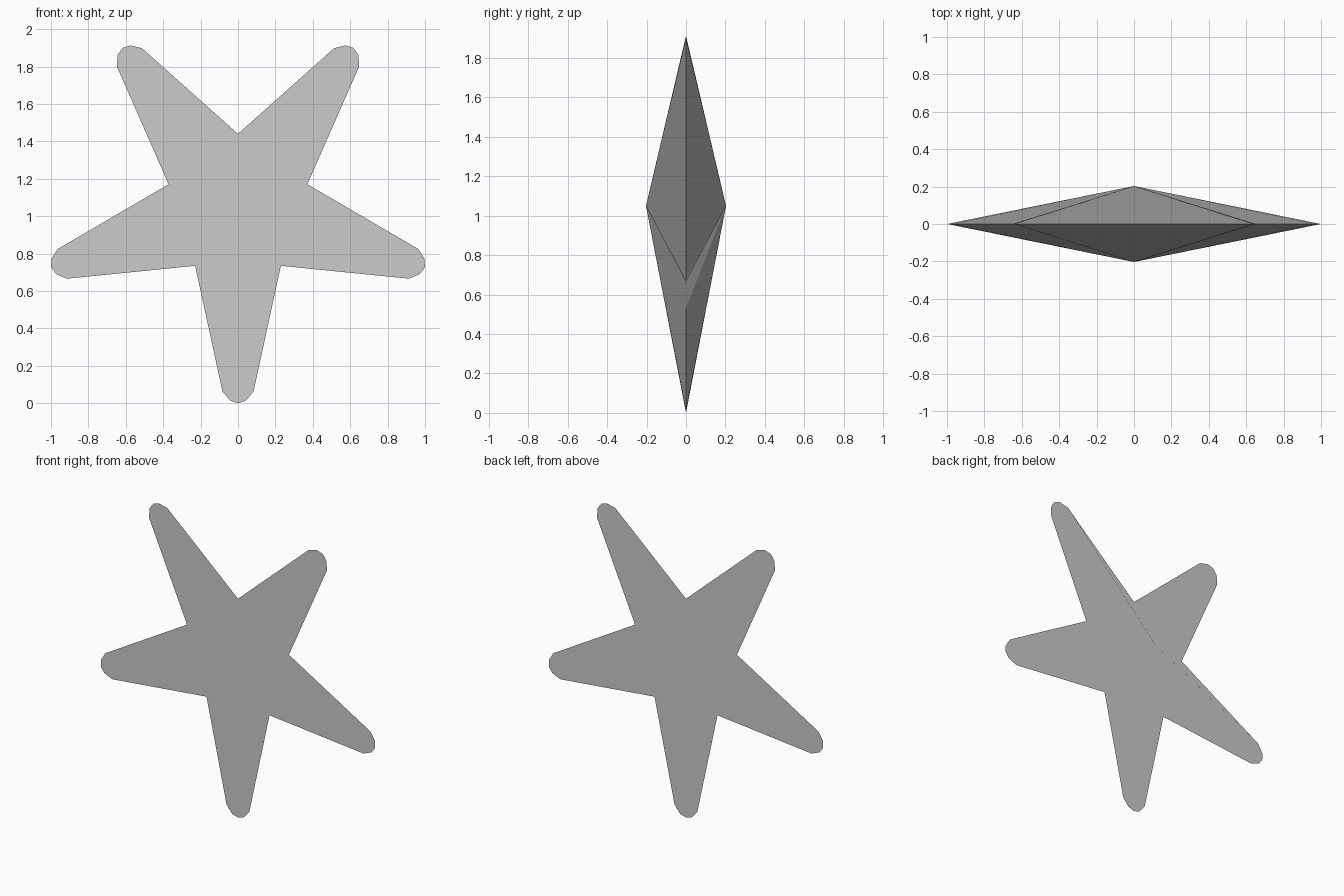
import bpy, math

old = bpy.data.objects.get("Cube")
if old:
    bpy.data.objects.remove(old, do_unlink=True)

CENTRE_Z = 1.05
DEPTH = 0.203
VALLEY_RADIUS = 0.39

# Rounded arm tip: (sideways, outward) points
TIP = [(-0.083, 0.988), (-0.042, 1.036), (0, 1.05), (0.042, 1.036), (0.083, 0.988)]

# Plain grey material
grey = bpy.data.materials.new("plain grey")
grey.use_nodes = True
colour = (0.6, 0.6, 0.6, 1)
grey.diffuse_color = colour
grey.node_tree.nodes["Principled BSDF"].inputs["Base Color"].default_value = colour

# Star outline, one arm and one valley at a time
outline = []
for arm in range(5):
    a = math.radians(72 * arm - 90)
    for side, out in TIP:
        x = out * math.cos(a) - side * math.sin(a)
        z = out * math.sin(a) + side * math.cos(a)
        outline.append((x, 0, z + CENTRE_Z))
    a += math.radians(36)
    outline.append((VALLEY_RADIUS * math.cos(a), 0, VALLEY_RADIUS * math.sin(a) + CENTRE_Z))

# Fan the outline to a front and a back peak
n = len(outline)
verts = outline + [(0, -DEPTH, CENTRE_Z), (0, DEPTH, CENTRE_Z)]
faces = []
for i in range(n):
    j = (i + 1) % n
    faces += [(i, j, n), (j, i, n + 1)]

mesh = bpy.data.meshes.new("star_body")
mesh.from_pydata(verts, [], faces)
mesh.materials.append(grey)
star = bpy.data.objects.new("star_body", mesh)
bpy.context.collection.objects.link(star)

# Even shading on each side, with a sharp rim
mesh.shade_smooth()
for edge in mesh.edges:
    edge.use_edge_sharp = max(edge.vertices) < n
normals = []
for face in mesh.polygons:
    facing = -1 if n in face.vertices else 1
    normals += [(0, facing, 0)] * face.loop_total
mesh.normals_split_custom_set(normals)
